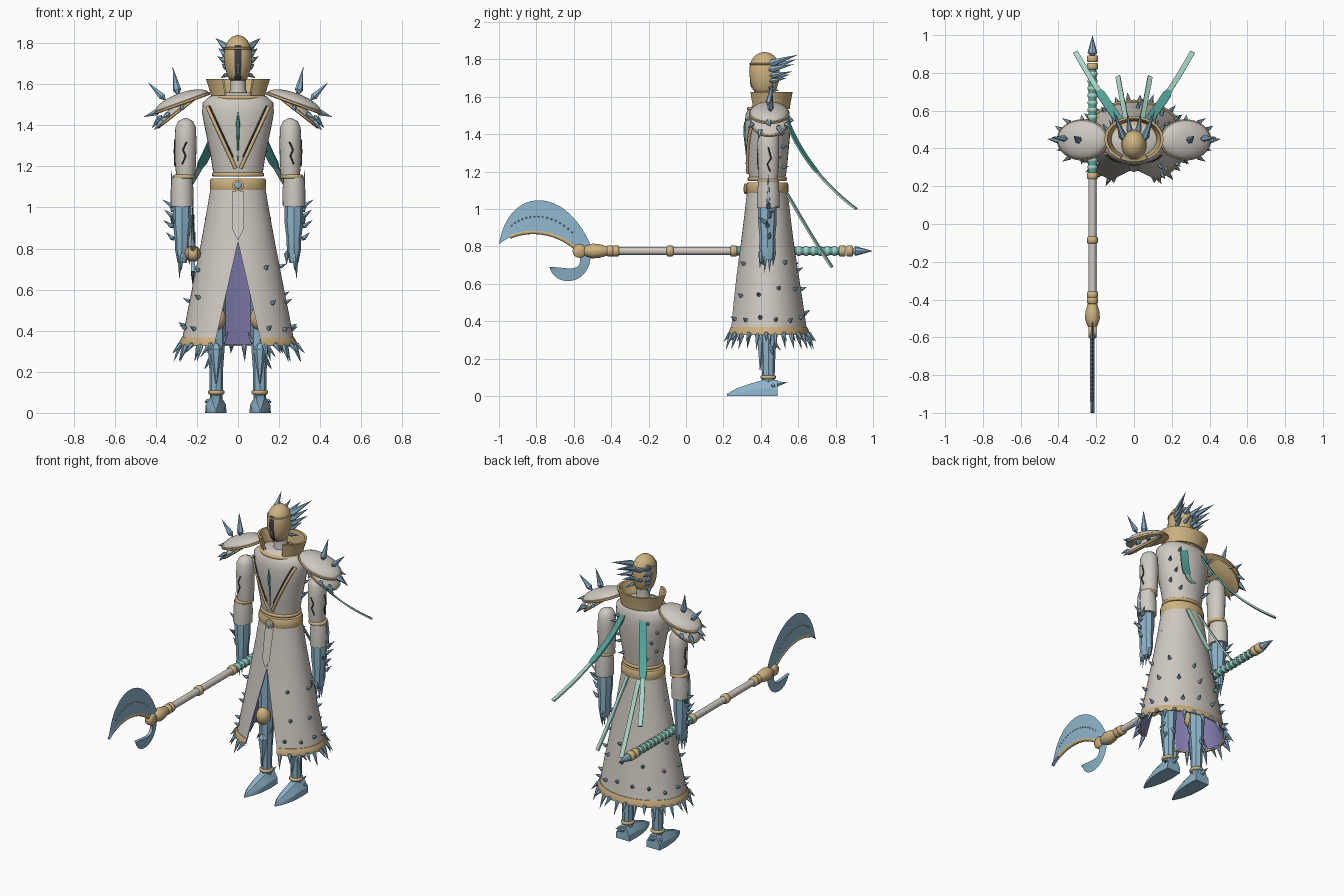
import bpy, bmesh, math, random
from mathutils import Vector
from mathutils.geometry import interpolate_bezier

if "Cube" in bpy.data.objects:
    bpy.data.objects.remove(bpy.data.objects["Cube"])

random.seed(4)
CY = 0.435  # depth of the figure's axis
COLORS = {
    "bone_cloth": (0.62, 0.58, 0.53), "gold": (0.62, 0.45, 0.22), "ice_blue": (0.27, 0.46, 0.60),
    "violet_lining": (0.22, 0.20, 0.42), "teal": (0.09, 0.38, 0.33), "pale_green": (0.40, 0.65, 0.56),
    "dark_seam": (0.05, 0.05, 0.06)}
MATS = {}
for k, c in COLORS.items():
    MATS[k] = bpy.data.materials.new(k)
    MATS[k].diffuse_color = (*c, 1)


def make(name, verts, faces, mats, angle=40, rule=None):
    me = bpy.data.meshes.new(name)
    me.from_pydata([tuple(v) for v in verts], [], faces)
    bm = bmesh.new()
    bm.from_mesh(me)
    bmesh.ops.recalc_face_normals(bm, faces=bm.faces)
    bm.to_mesh(me)
    bm.free()
    for m in mats.split():
        me.materials.append(MATS[m])
    if rule:
        for p in me.polygons:
            p.material_index = rule(p)
    me.shade_smooth()
    me.set_sharp_from_angle(angle=math.radians(angle))
    ob = bpy.data.objects.new(name, me)
    bpy.context.collection.objects.link(ob)
    return ob


def loft(name, rings, mats, cx=0, cy=0, n=32, gap=None, cap=True, angle=40, rule=None):
    """Stack of ellipses (z, rx, ry[, dx, dy]); gap(z, rx) opens an angle at the front."""
    verts, faces = [], []
    m = n + 1 if gap else n
    for r in rings:
        z, rx, ry = r[:3]
        dx, dy = r[3:] if len(r) > 3 else (0, 0)
        g = gap(z, rx) if gap else 0
        for i in range(m):
            a = -math.pi / 2 + g + (2 * math.pi - 2 * g) * i / n
            verts.append((cx + dx + rx * math.cos(a), cy + dy + ry * math.sin(a), z))
    for j in range(len(rings) - 1):
        for i in range(n):
            k = (i + 1) % m
            faces.append((j * m + i, j * m + k, (j + 1) * m + k, (j + 1) * m + i))
    if cap:
        faces += [tuple(range(m)), tuple(range((len(rings) - 1) * m, len(rings) * m))]
    return make(name, verts, faces, mats, angle, rule)


def ball(name, c, r, mat):
    t = [math.pi * (i / 10 - 0.5) for i in range(11)]
    return loft(name, [(c[2] + r[2] * math.sin(a), r[0] * max(math.cos(a), .01), r[1] * max(math.cos(a), .01)) for a in t],
                mat, c[0], c[1], 20)


def band(name, x, y, z, rx, ry, h, mat="gold"):
    return loft(name, [(z - h, rx - .006, ry - .006), (z - h * .6, rx, ry), (z + h * .6, rx, ry), (z + h, rx - .006, ry - .006)],
                mat, x, y, 32, angle=60)


def spikes(name, items, mat="ice_blue", n=6, mirror=False):
    """Thorns given as (base, tip, radius), widest a little above the base."""
    verts, faces = [], []
    for s in ((1, -1) if mirror else (1,)):
        for b, t, r in items:
            b, t = Vector((b[0] * s, b[1], b[2])), Vector((t[0] * s, t[1], t[2]))
            q = (t - b).to_track_quat('Z', 'Y')
            o = len(verts)
            verts += [b, t]
            verts += [b.lerp(t, .22) + q @ Vector((r * math.cos(6.2832 * i / n), r * math.sin(6.2832 * i / n), 0)) for i in range(n)]
            for i in range(n):
                p, k = o + 2 + i, o + 2 + (i + 1) % n
                faces += [(o, k, p), (o + 1, p, k)]
    return make(name, verts, faces, mat, 30)


def tube(name, pts, r, mat):
    cu = bpy.data.curves.new(name, 'CURVE')
    cu.dimensions, cu.bevel_depth, cu.bevel_resolution, cu.use_fill_caps = '3D', r, 2, True
    sp = cu.splines.new('POLY')
    sp.points.add(len(pts) - 1)
    for p, c in zip(sp.points, pts):
        p.co = (*c, 1)
    cu.materials.append(MATS[mat])
    ob = bpy.data.objects.new(name, cu)
    bpy.context.collection.objects.link(ob)


def bez(pts, n):
    return interpolate_bezier(*[Vector(p) for p in pts], n)


# Torso
TORSO = [(1.15, .118, .095), (1.25, .133, .108), (1.38, .160, .120), (1.46, .175, .122), (1.51, .172, .115), (1.54, .14, .10), (1.56, .06, .06)]
loft("torso", TORSO, "bone_cloth", 0, CY, angle=60)


def chest(x, z, sgn=-1, off=.004):
    for a, b in zip(TORSO, TORSO[1:]):
        if z <= b[0]:
            break
    t = (z - a[0]) / (b[0] - a[0])
    rx, ry = a[1] + (b[1] - a[1]) * t, a[2] + (b[2] - a[2]) * t
    return Vector((x, CY + sgn * ((ry + off) * math.sqrt(max(0, 1 - (x / rx) ** 2))), z))


for s in (1, -1):
    line = [(s * (.012 + .138 * i / 12), 1.19 + .30 * i / 12) for i in range(13)]
    tube("chest_trim", [chest(x, z) for x, z in line], .009, "gold")
    tube("chest_trim_edge", [chest(x - s * .011, z + .004, off=.003) for x, z in line[2:]], .004, "dark_seam")
spikes("chest_rod", [(chest(0, 1.47), chest(0, 1.2), .010)], "teal")
back = [(.10, 1.46), (.14, 1.40), (.11, 1.33), (.125, 1.27), (.08, 1.22)]
spikes("back_thorns", [(chest(x, z, 1, -.01), chest(x, z, 1) + Vector((x * .2, .035, .01)), .011) for x, z in back], mirror=True)

# Belt and buckle
band("waist_cord", 0, CY, 1.16, .127, .105, .010)
band("belt", 0, CY, 1.11, .137, .112, .032)
buckle = band("buckle_rim", 0, 0, 0, .028, .028, .008)
gem = band("buckle_gem", 0, 0, 0, .018, .018, .012, "ice_blue")
for o in (buckle, gem):
    o.rotation_euler.x, o.location = math.pi / 2, (0, CY - .116, 1.107)
make("front_tab", [(x, y, z) for x, y, z in [(-.03, .318, 1.08), (.03, .318, 1.08), (.026, .283, .89), (0, .275, .84), (-.026, .283, .89)]],
     [(0, 1, 2, 3, 4)], "bone_cloth")

# Long coat skirt with front slit, lining and hem
SK = [(.335, .278, .215), (.37, .270, .209), (.5, .245, .19), (.65, .215, .167), (.74, .198, .153), (.83, .18, .14), (.95, .158, .125), (1.09, .134, .109)]


def slit(z, rx):
    return math.asin(min(.9, max(0.0005, .115 * (.83 - z) / .5) / rx))


def skirt_at(a, z, off=0):
    for p, q in zip(SK, SK[1:]):
        if z <= q[0]:
            break
    t = (z - p[0]) / (q[0] - p[0])
    return Vector((math.cos(a) * (p[1] + (q[1] - p[1]) * t + off), CY + math.sin(a) * (p[2] + (q[2] - p[2]) * t + off), z))


loft("skirt", SK, "bone_cloth", 0, CY, 48, slit, False)
loft("skirt_lining", [(z - .004, a - .008, b - .008) for z, a, b in SK], "violet_lining", 0, CY, 48, slit, False)
loft("skirt_hem", [(.325, .276, .213), (.325, .286, .223), (.345, .286, .223), (.368, .274, .213), (.368, .268, .207)],
     "gold", 0, CY, 48, slit, False)
thorns = []
for i in range(26):  # hanging hem thorns
    a = -math.pi / 2 + .48 + (2 * math.pi - .96) * i / 25
    d = Vector((math.cos(a), math.sin(a), -1.1 if i % 2 else -2.6))
    b = skirt_at(a, .345)
    thorns.append((b, b + d.normalized() * (.075 if i % 2 else .105), .013))
for z, n, ph in ((.42, 13, .1), (.55, 9, .35), (.69, 7, .2)):  # scattered thorns
    for i in range(n):
        a = -math.pi / 2 + .55 + (2 * math.pi - 1.1) * (i + ph) / n
        b = skirt_at(a, z + random.uniform(-.025, .025), -.004)
        thorns.append((b, b + Vector((math.cos(a), math.sin(a), .5)) * .038, .012))
spikes("skirt_thorns", thorns)

# Neck, head and collar
loft("neck", [(1.53, .05, .05), (1.58, .038, .04), (1.65, .04, .045)], "bone_cloth", 0, CY, 20)
HEAD = [(1.615, .004, .004), (1.62, .04, .048), (1.64, .052, .064), (1.68, .063, .076), (1.72, .068, .081), (1.76, .067, .08),
        (1.79, .060, .072), (1.815, .046, .056), (1.832, .026, .032), (1.84, .003, .003)]
loft("head", HEAD, "gold dark_seam", 0, .42, 48, angle=70,
     rule=lambda p: int(abs(p.center.x) < .018 and p.center.y < .40 and 1.625 < p.center.z < 1.79))
spikes("face_ridge", [((0, .350, 1.64), (0, .342, 1.79), .007)])
band("head_band", 0, .42, 1.775, .068, .081, .006)
spikes("head_thorns", [
    ((.045, .43, 1.77), (.11, .60, 1.825), .020), ((.055, .43, 1.74), (.095, .58, 1.775), .018),
    ((.055, .44, 1.71), (.10, .57, 1.735), .016), ((.055, .44, 1.68), (.08, .54, 1.70), .014),
    ((.05, .44, 1.65), (.085, .50, 1.63), .012), ((.02, .47, 1.76), (.035, .59, 1.80), .017),
    ((.02, .47, 1.70), (.03, .56, 1.72), .014)], mirror=True)
loft("collar", [(1.535, .118, .095), (1.535, .130, .105), (1.56, .135, .108), (1.625, .156, .120), (1.625, .142, .108), (1.56, .122, .096), (1.535, .118, .095)],
     "gold", 0, .45, 40, lambda z, rx: .50, False)
band("collar_base", 0, CY, 1.535, .135, .108, .010)

for s in (1, -1):
    # Shoulder plates: two tilted domes with gold rims
    for nm, x, z, L, W, h, tilt in (("upper", .272, 1.508, .14, .105, .050, 20), ("lower", .288, 1.470, .13, .098, .035, 38)):
        q = [math.pi / 2 * i / 7 for i in range(8)]
        dome = loft(nm + "_pauldron", [(h * math.sin(a), L * max(math.cos(a), .01), W * max(math.cos(a), .01)) for a in q], "bone_cloth", angle=50)
        rim = band(nm + "_pauldron_rim", 0, 0, 0, L + .004, W + .004, .008)
        for o in (dome, rim):
            o.location, o.rotation_euler.y = (s * x, .445, z), s * math.radians(tilt)
    # Arms
    loft("upper_arm", [(1.15, .046, .05), (1.22, .051, .056), (1.32, .053, .058), (1.39, .050, .056), (1.42, .036, .04), (1.435, .008, .008)],
         "bone_cloth", s * .255, .44, 24, angle=60)
    tube("arm_crack", [(s * x, y, z) for x, y, z in ((.25, .382, 1.32), (.268, .385, 1.28), (.255, .383, 1.25), (.272, .388, 1.21))], .004, "dark_seam")
    tube("side_crack", [(s * x, y, z) for x, y, z in ((.308, .44, 1.33), (.309, .455, 1.27), (.308, .435, 1.24), (.306, .45, 1.20))], .004, "dark_seam")
    band("elbow_ring", s * .262, .44, 1.15, .055, .058, .010)
    loft("forearm", [(1.005, .054, .06), (1.08, .056, .06), (1.145, .05, .054)], "bone_cloth", s * .272, .44, 24)
    loft("gauntlet", [(1.02, .044, .05), (.93, .046, .05), (.85, .036, .042), (.79, .034, .044), (.73, .022, .036)],
         "ice_blue", s * .272, .435, 8, angle=20)
    # Legs and pointed boots
    loft("leg", [(.07, .03, .032), (.11, .032, .034), (.22, .034, .038), (.36, .044, .046), (.5, .045, .05), (.95, .055, .06)],
         "ice_blue", s * .106, .44, 8, angle=20)
    ball("knee_guard", (s * .10, .40, .46), (.042, .045, .055), "gold")
    band("ankle_ring", s * .106, .44, .10, .040, .042, .010)
    boot = [(0, .49), (.048, .49), (.052, .42), (.046, .34), (.028, .27), (.004, .22)]
    hts = [.085, .085, .088, .065, .04, .012]
    vs, fs = [], []
    for (w, y), h in list(zip(boot, hts))[1:]:
        vs += [(s * .108 + k * w, y, z) for k, z in ((-1, 0), (-.95, h * .45), (-.4, h), (.4, h), (.95, h * .45), (1, 0))]
    for j in range(4):
        fs += [(j * 6 + i, j * 6 + (i + 1) % 6, j * 6 + 6 + (i + 1) % 6, j * 6 + 6 + i) for i in range(6)]
    make("boot", vs, fs + [tuple(range(6)), tuple(range(24, 30))], "ice_blue", 25)
    # Trailing ribbons
    for nm, P, w, mats in (("back_ribbon", [(.06, .525, 1.51), (.12, .60, 1.29), (.22, .75, 1.12), (.31, .91, 1.0)], .023, "teal pale_green"),
                           ("waist_ribbon", [(.04, .535, 1.09), (.05, .60, .98), (.07, .69, .82), (.085, .78, .69)], .013, "pale_green")):
        pts = bez([(s * x, y, z) for x, y, z in P], 21)
        side = Vector((1, -s * .45, 0)).normalized()
        vs, fs = [], []
        for i, p in enumerate(pts):
            ww = w * (1 if i < 11 else .6) if "teal" in mats else w
            nrm = (pts[min(i + 1, 20)] - pts[max(i - 1, 0)]).cross(side).normalized() * .005
            vs += [p - side * ww - nrm, p + side * ww - nrm, p + side * ww + nrm, p - side * ww + nrm]
        for j in range(20):
            fs += [(j * 4 + i, j * 4 + (i + 1) % 4, j * 4 + 4 + (i + 1) % 4, j * 4 + 4 + i) for i in range(4)]
        two = "teal" in mats
        make(nm, vs, fs + [(0, 1, 2, 3), (80, 81, 82, 83)], mats, 40, lambda p: int(two and p.center.z < 1.2))

spikes("shoulder_thorns", [
    ((.29, .44, 1.54), (.318, .465, 1.685), .020), ((.35, .45, 1.52), (.44, .46, 1.61), .018),
    ((.38, .44, 1.47), (.46, .45, 1.44), .018), ((.36, .40, 1.43), (.41, .39, 1.375), .016), ((.37, .49, 1.45), (.42, .52, 1.385), .016),
    ((.33, .36, 1.46), (.38, .33, 1.43), .014), ((.33, .53, 1.46), (.38, .56, 1.43), .014), ((.27, .35, 1.49), (.28, .315, 1.47), .013),
    ((.27, .54, 1.49), (.28, .58, 1.47), .013)], mirror=True)
spikes("arm_thorns", [((.31, .44, z), (.31 + d, .44 + e, z + .04), .013) for z, d, e in
                      ((1.0, .06, 0), (.95, .05, .02), (.90, .055, -.01), (.84, .04, .01), (.98, .03, .06), (.92, .02, -.06))]
       + [((.31, .44, .98), (.325, .44, 1.18), .018)]
       + [((.272 + dx, y, .79), (.275 + dx * 1.1, y - .005, zt), .013) for y, zt, dx in
          ((.40, .68, .005), (.425, .655, .01), (.45, .66, .008), (.47, .69, 0), (.415, .72, -.035))], mirror=True)
spikes("leg_thorns", [((.13, .44, .34), (.185, .45, .27), .014), ((.13, .45, .27), (.165, .47, .21), .012), ((.08, .43, .33), (.045, .42, .40), .012),
                      ((.106, .46, .30), (.106, .51, .24), .013), ((.106, .41, .36), (.106, .395, .13), .030),
                      ((.108, .47, .06), (.108, .545, .075), .016), ((.14, .46, .06), (.165, .48, .05), .012)], mirror=True)

# Polearm, turned along y
PX, PZ = -.22, .775


def turn(name, prof, mat):
    o = loft(name, [(y, r, r) for y, r in prof], mat, n=20, angle=50)
    o.rotation_euler.x, o.location = -math.pi / 2, (PX, 0, PZ)


turn("shaft", [(-.42, .021), (.29, .021)], "bone_cloth")
turn("grip", [(.27, .023), (.84, .020)], "teal")
for i in range(14):
    turn("grip_wrap", [(.29 + .038 * i, .023), (.296 + .038 * i, .027), (.304 + .038 * i, .027), (.31 + .038 * i, .023)], "pale_green")
for y in (-.405, -.375, -.085, .255, .835, .875):
    turn("shaft_ring", [(y - .018, .024), (y - .012, .030), (y + .012, .030), (y + .018, .024)], "gold")
turn("blade_socket", [(-.555, .012), (-.54, .026), (-.50, .040), (-.46, .036), (-.42, .024)], "gold")
spikes("pommel_spike", [((PX, .88, PZ), (PX, 1.0, PZ), .026)], n=8)


def blade(name, outer, inner, n=25):
    o, i = bez([(PX, *p) for p in outer], n), bez([(PX, *p) for p in inner], n)
    vs, fs, t = [], [], Vector((.010, 0, 0))
    for a, b in zip(o, i):
        vs += [a, b - t, b + t]
    for j in range(n - 1):
        fs += [(j * 3 + k, j * 3 + (k + 1) % 3, j * 3 + 3 + (k + 1) % 3, j * 3 + 3 + k) for k in range(3)]
    make(name, vs, fs + [(0, 1, 2), (n * 3 - 3, n * 3 - 2, n * 3 - 1)], "ice_blue", 30)
    return o, i


o, i = blade("main_blade", [(-1, .81), (-.95, 1.13), (-.63, 1.13), (-.50, .78)], [(-1, .81), (-.90, .90), (-.70, .90), (-.57, .77)])
blade("hook_blade", [(-.73, .69), (-.70, .57), (-.50, .59), (-.51, .77)], [(-.73, .69), (-.64, .69), (-.55, .65), (-.57, .75)])
tube("blade_spine", [p + Vector((0, 0, .004)) for p in i[4:]], .012, "gold")
for k in range(5, 21):  # studs along the blade
    ball("blade_stud", o[k].lerp(i[k], .5), (.009, .006, .005), "gold")
hub = band("blade_hub", 0, 0, 0, .036, .036, .022)
hub.rotation_euler.y, hub.location = math.pi / 2, (PX, -.57, PZ)

for m in bpy.data.materials:
    if m.users and not m.is_grease_pencil:
        m.use_nodes = True
        m.node_tree.nodes["Principled BSDF"].inputs["Base Color"].default_value = m.diffuse_color
